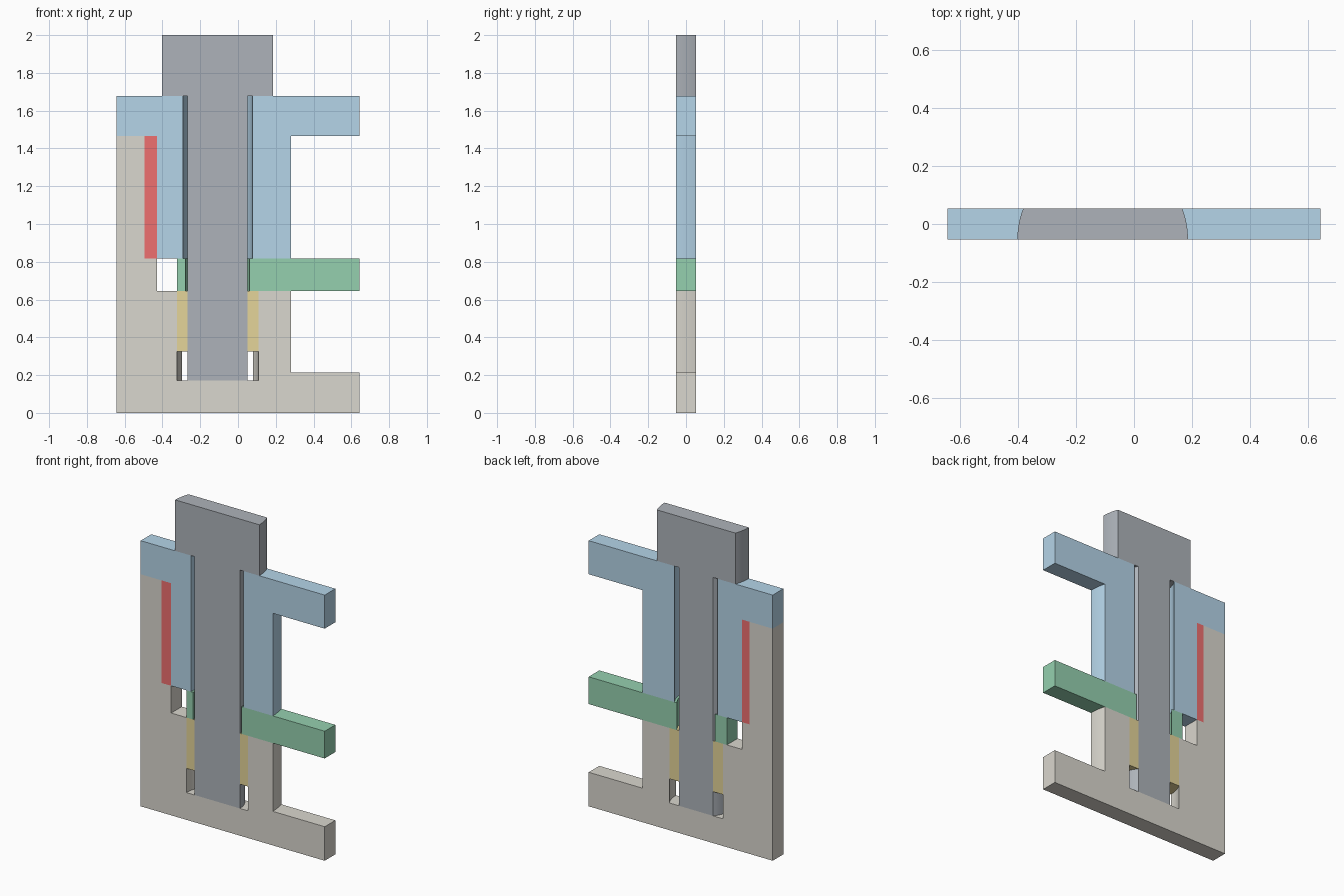
import bpy, bmesh
from math import sqrt

if "Cube" in bpy.data.objects:
    bpy.data.objects.remove(bpy.data.objects["Cube"])

HALF_T = 0.053      # half thickness of the sectioned slab
AXIS_X = -0.108     # bolt axis lies in the front cut plane
STEPS = 8           # slices through the thickness


def L(r):           # round surface left of the bolt axis
    return ("arc", -1, r)


def R(r):           # round surface right of the bolt axis
    return ("arc", 1, r)


def x_at(p, depth):
    if isinstance(p, tuple):
        return AXIS_X + p[1] * sqrt(p[2] ** 2 - depth ** 2)
    return p


def section(name, colour, *profiles):
    """Sweep x-z profiles front to back; round points follow their cylinder."""
    bm = bmesh.new()
    for prof in profiles:
        rings = []
        for i in range(STEPS + 1):
            d = 2 * HALF_T * i / STEPS
            rings.append([bm.verts.new((x_at(x, d), d - HALF_T, z)) for x, z in prof])
        n = len(prof)
        bm.faces.new(rings[0])
        bm.faces.new(rings[-1][::-1])
        for a, b in zip(rings, rings[1:]):
            for j in range(n):
                k = (j + 1) % n
                bm.faces.new((a[j], b[j], b[k], a[k]))
    bmesh.ops.dissolve_limit(bm, angle_limit=0.002, verts=bm.verts, edges=bm.edges)
    bmesh.ops.recalc_face_normals(bm, faces=bm.faces)
    me = bpy.data.meshes.new(name)
    bm.to_mesh(me)
    bm.free()
    ob = bpy.data.objects.new(name, me)
    bpy.context.collection.objects.link(ob)
    mat = bpy.data.materials.new(name + "_colour")
    mat.diffuse_color = (*colour, 1)
    mat.use_nodes = True
    mat.node_tree.nodes["Principled BSDF"].inputs["Base Color"].default_value = mat.diffuse_color
    me.materials.append(mat)
    bpy.ops.object.select_all(action='DESELECT')
    ob.select_set(True)
    bpy.context.view_layer.objects.active = ob
    bpy.ops.object.shade_smooth_by_angle()


def rect(x0, x1, z0, z1):
    return [(x0, z0), (x1, z0), (x1, z1), (x0, z1)]


# Key sizes
END = 0.643
HEAD, SHANK, BORE, PLATE_HOLE, SOCKET, BODY = 0.294, 0.159, 0.184, 0.170, 0.2155, 0.388
WALL = -0.43
Z_FLOOR, Z_BASE, Z_INS, Z_BOSS, Z_PLATE, Z_WALL, Z_TOP = 0.172, 0.215, 0.325, 0.646, 0.818, 1.466, 1.678

# Housing: base flange, threaded boss and tall side wall
section("housing", (0.70, 0.68, 0.62), [
    (-END, 0), (END, 0), (END, Z_BASE), (R(BODY), Z_BASE), (R(BODY), Z_BOSS),
    (R(SOCKET), Z_BOSS), (R(SOCKET), Z_FLOOR), (L(SOCKET), Z_FLOOR), (L(SOCKET), Z_BOSS),
    (WALL, Z_BOSS), (WALL, Z_PLATE), (L(BODY), Z_PLATE), (L(BODY), Z_WALL), (-END, Z_WALL)])

# Interference zone between wall and spacer
section("interference_zone", (0.86, 0.16, 0.16), rect(L(BODY), WALL, Z_PLATE, Z_WALL))

# Threaded insert
section("threaded_insert", (0.78, 0.66, 0.32),
        rect(L(SOCKET), L(SHANK), Z_INS, Z_BOSS),
        rect(R(SHANK), R(SOCKET), Z_INS, Z_BOSS))

# Clamped plate
section("clamped_plate", (0.30, 0.63, 0.43),
        rect(-0.323, L(PLATE_HOLE), Z_BOSS, Z_PLATE),
        rect(R(PLATE_HOLE), END, Z_BOSS, Z_PLATE))

# Flanged spacer
section("flanged_spacer", (0.46, 0.66, 0.81),
        [(WALL, Z_PLATE), (L(BORE), Z_PLATE), (L(BORE), Z_TOP), (-END, Z_TOP),
         (-END, Z_WALL), (WALL, Z_WALL)],
        [(R(BORE), Z_PLATE), (R(BODY), Z_PLATE), (R(BODY), Z_WALL), (END, Z_WALL),
         (END, Z_TOP), (R(BORE), Z_TOP)])

# Bolt
section("bolt", (0.42, 0.45, 0.49), [
    (L(SHANK), Z_FLOOR), (R(SHANK), Z_FLOOR), (R(SHANK), Z_TOP), (R(HEAD), Z_TOP),
    (R(HEAD), 2), (L(HEAD), 2), (L(HEAD), Z_TOP), (L(SHANK), Z_TOP)])
